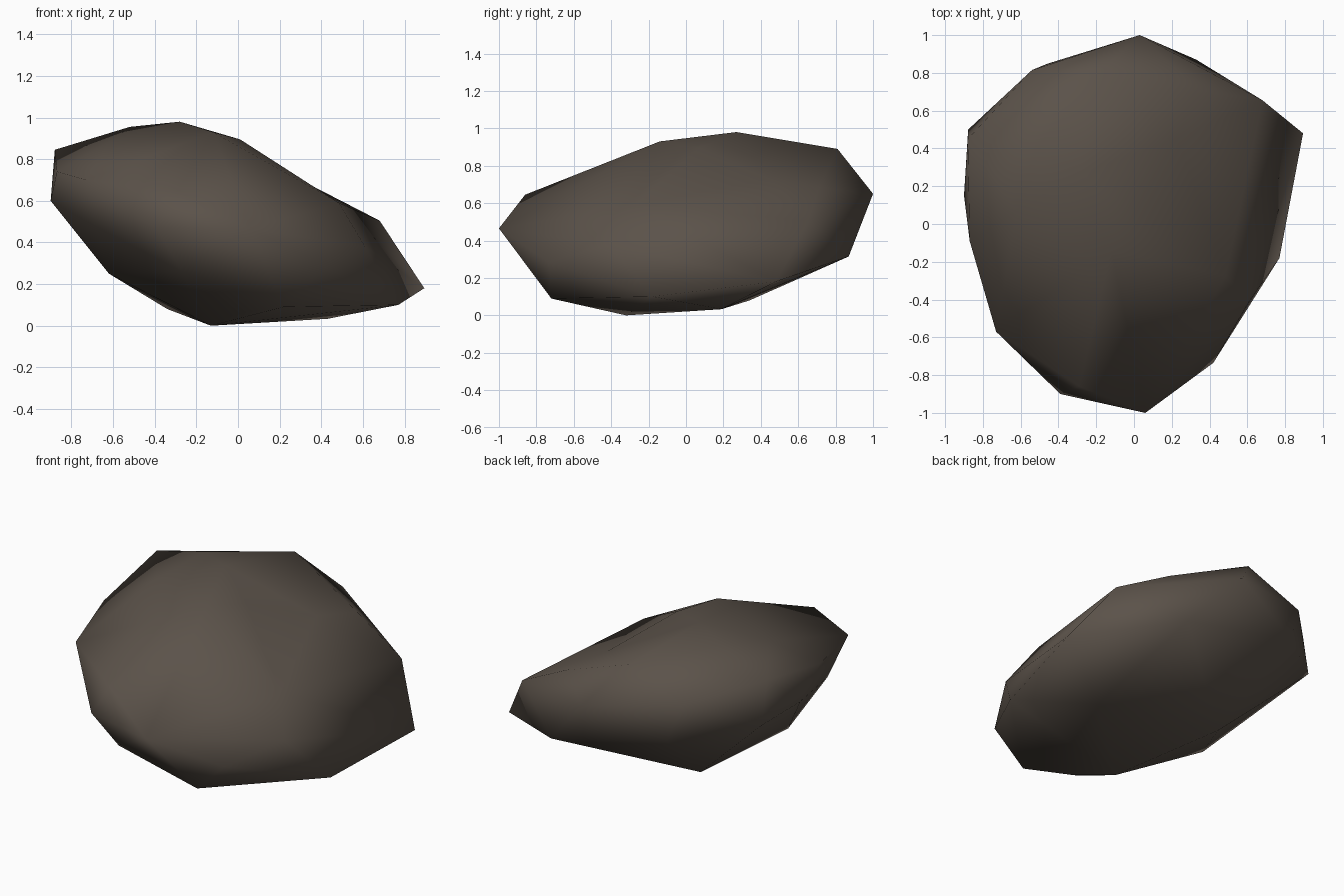
import bpy, bmesh

if "Cube" in bpy.data.objects:
    bpy.data.objects.remove(bpy.data.objects["Cube"])

# Corner points of the boulder, grouped by where they sit
crown = [(-.28, .27, .98), (-.52, .4, .955), (-.12, -.14, .93), (.01, .07, .895),
         (-.17, .81, .89), (-.62, .07, .88), (-.88, .45, .845)]
upper = [(-.87, -.09, .74), (-.73, -.57, .70), (-.54, .815, .735), (.33, .71, .685),
         (.03, 1, .65), (-.29, -.86, .645), (.485, -.275, .59), (.42, .45, .635), (-.9, .15, .6)]
girdle = [(.68, .655, .505), (.61, -.41, .38), (-.878, .5, .58), (-.46, .848, .5), (-.39, -.9, .47),
          (.06, -1, .465), (-.69, -.42, .48), (.33, .87, .315), (.42, -.735, .285)]
base = [(-.27, -.8, .26), (-.62, -.13, .25), (.895, .48, .18), (.77, -.18, .1),
        (.22, -.72, .09), (-.01, -.55, .057), (-.34, .34, .08), (.43, .19, .033), (-.13, -.32, 0)]

# Faceted hull around the corner points, with one corner pushed in afterwards as a dent
bm = bmesh.new()
for p in crown + upper + girdle + base:
    bm.verts.new(p)
dent = bm.verts.new((.24, .45, .80))
hull = bmesh.ops.convex_hull(bm, input=bm.verts)
dent.co = (.23, .45, .73)
loose = {v for v in hull["geom_interior"] if isinstance(v, bmesh.types.BMVert)}
loose |= {v for v in bm.verts if not v.link_faces}
bmesh.ops.delete(bm, geom=list(loose), context='VERTS')
bmesh.ops.recalc_face_normals(bm, faces=bm.faces)
for f in bm.faces:
    f.smooth = True
mesh = bpy.data.meshes.new("boulder")
bm.to_mesh(mesh)
bm.free()

# Single brown-grey stone colour
stone = bpy.data.materials.new("brown grey stone")
stone.diffuse_color = (.105, .085, .068, 1)
stone.use_nodes = True
stone.node_tree.nodes["Principled BSDF"].inputs["Base Color"].default_value = stone.diffuse_color
mesh.materials.append(stone)
bpy.context.collection.objects.link(bpy.data.objects.new("boulder", mesh))
